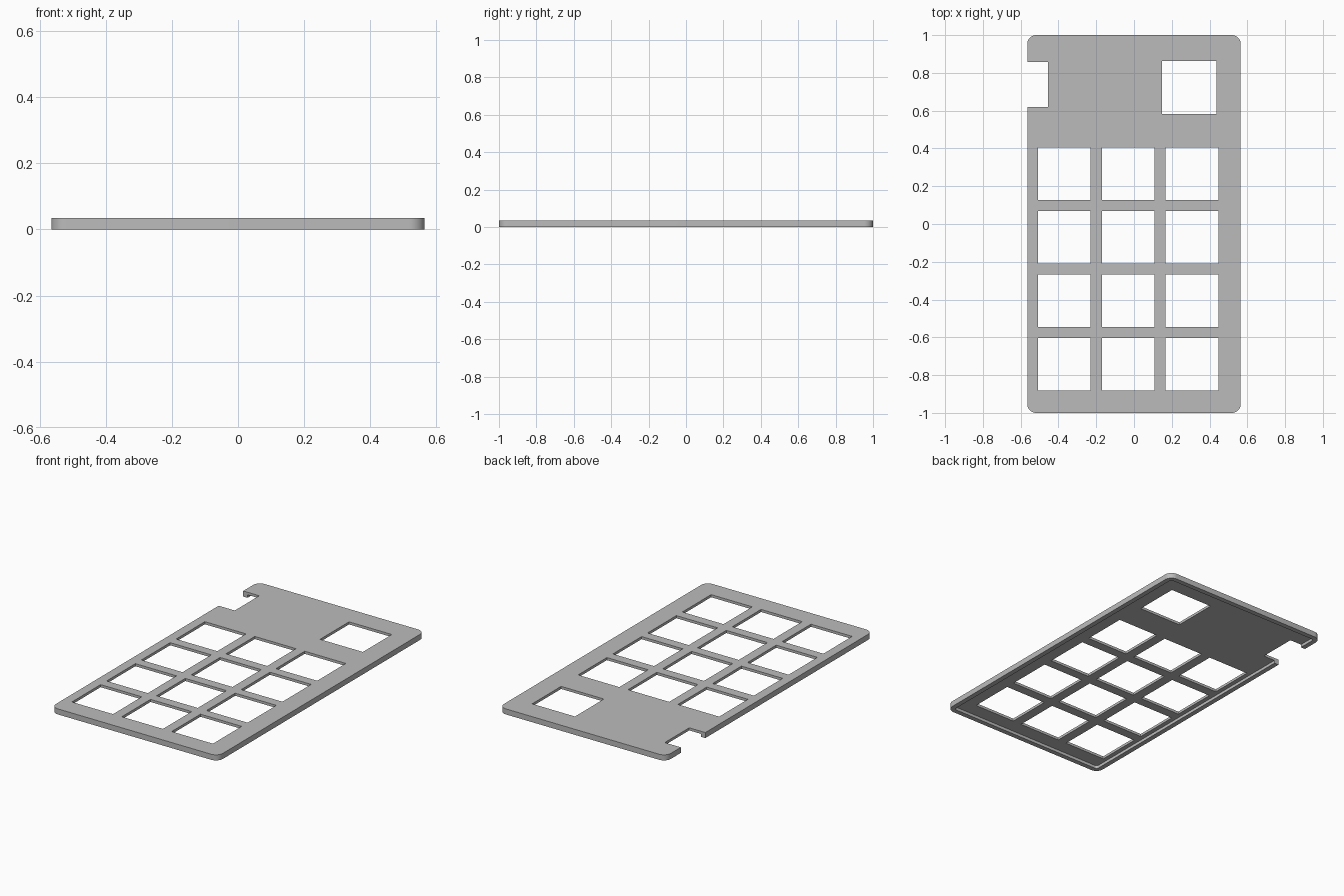
import bpy, bmesh
from math import sin, cos, pi

if "Cube" in bpy.data.objects:
    bpy.data.objects.remove(bpy.data.objects["Cube"])

WIDTH, LENGTH, HEIGHT = 1.13, 2.0, 0.034
SKIN, RIM, RADIUS = 0.016, 0.03, 0.047

grey = bpy.data.materials.new("plain grey")
grey.use_nodes = True
grey.diffuse_color = (0.5, 0.5, 0.5, 1)
grey.node_tree.nodes["Principled BSDF"].inputs["Base Color"].default_value = (0.5, 0.5, 0.5, 1)


def slab(name, w, l, r, z0, z1, segments=10):
    """Rounded rectangle centred on the origin, extruded from z0 to z1."""
    bm = bmesh.new()
    ring = []
    for i, (sx, sy) in enumerate([(1, 1), (-1, 1), (-1, -1), (1, -1)]):
        for k in range(segments + 1):
            a = (i + k / segments) * pi / 2
            ring.append(bm.verts.new((sx * (w / 2 - r) + r * cos(a),
                                      sy * (l / 2 - r) + r * sin(a), z0)))
    face = bm.faces.new(ring)
    top = bmesh.ops.extrude_face_region(bm, geom=[face])["geom"]
    bmesh.ops.translate(bm, vec=(0, 0, z1 - z0),
                        verts=[v for v in top if isinstance(v, bmesh.types.BMVert)])
    bmesh.ops.recalc_face_normals(bm, faces=bm.faces)
    return finish(name, bm)


def finish(name, bm):
    mesh = bpy.data.meshes.new(name)
    bm.to_mesh(mesh)
    bm.free()
    mesh.materials.append(grey)
    obj = bpy.data.objects.new(name, mesh)
    bpy.context.collection.objects.link(obj)
    return obj


def add_box(bm, x0, x1, y0, y1):
    verts = bmesh.ops.create_cube(bm, size=1)["verts"]
    bmesh.ops.scale(bm, vec=(x1 - x0, y1 - y0, 0.3), verts=verts)
    bmesh.ops.translate(bm, vec=((x0 + x1) / 2, (y0 + y1) / 2, 0), verts=verts)


# Cover plate and the hollow beneath it that leaves a rim
plate = slab("cover_plate", WIDTH, LENGTH, RADIUS, 0, HEIGHT)
hollow = slab("hollow_cutter", WIDTH - 2 * RIM, LENGTH - 2 * RIM, RADIUS - RIM,
              -0.1, HEIGHT - SKIN)

# Key openings, display opening and side notch
bm = bmesh.new()
for col in range(3):
    for row in range(4):
        x, y = -0.508 + 0.338 * col, 0.405 - 0.336 * row
        add_box(bm, x, x + 0.279, y - 0.278, y)
add_box(bm, 0.148, 0.438, 0.582, 0.862)
add_box(bm, -0.7, -0.456, 0.62, 0.857)
openings = finish("openings_cutter", bm)

# Apply the cuts
for cutter in (hollow, openings):
    mod = plate.modifiers.new(cutter.name, 'BOOLEAN')
    mod.operation, mod.solver, mod.object = 'DIFFERENCE', 'EXACT', cutter
bpy.context.view_layer.objects.active = plate
plate.select_set(True)
for mod in list(plate.modifiers):
    bpy.ops.object.modifier_apply(modifier=mod.name)
for cutter in (hollow, openings):
    bpy.data.objects.remove(cutter)

bpy.ops.object.shade_smooth_by_angle(angle=pi / 6)
